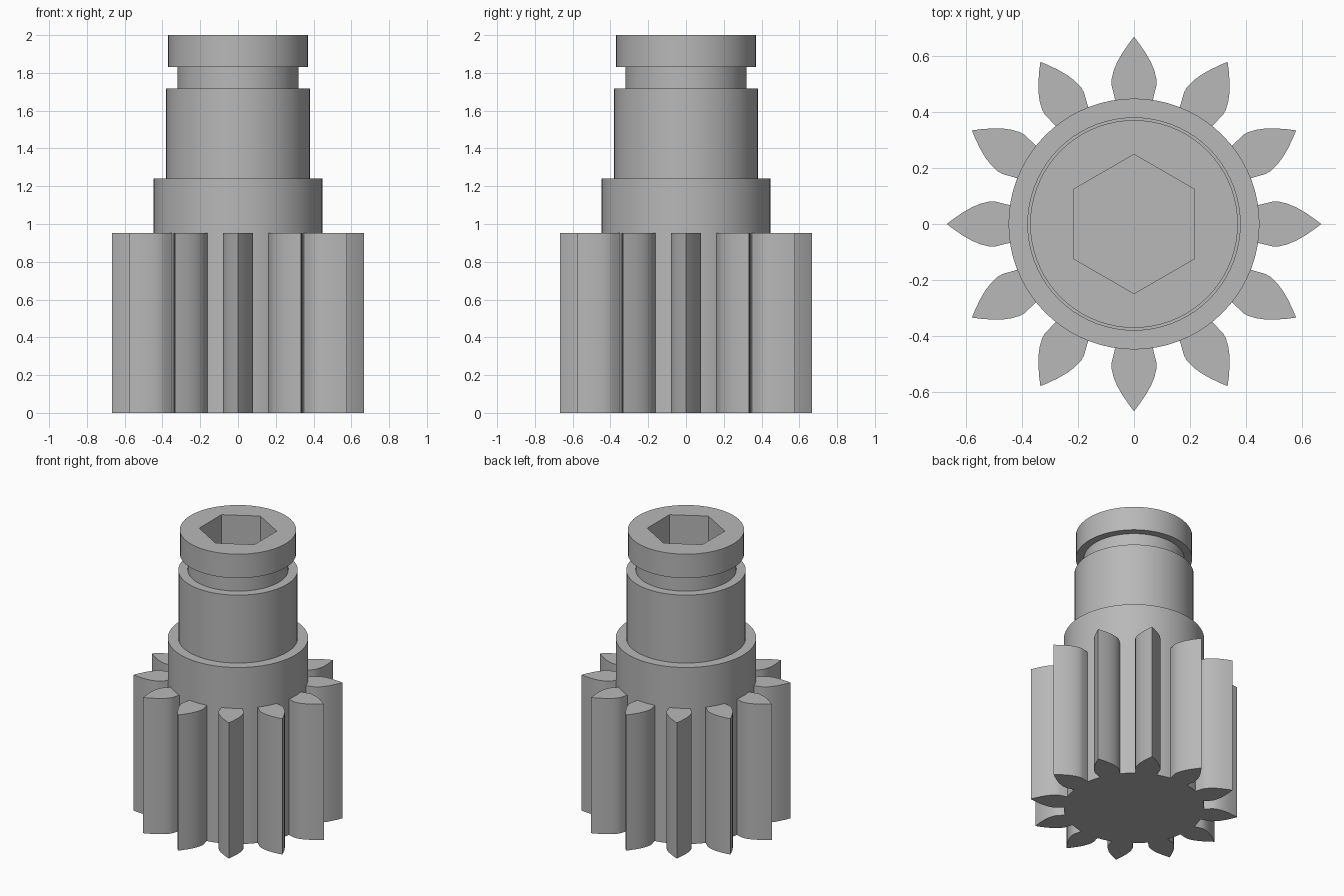
import bpy, bmesh, math

cube = bpy.data.objects.get("Cube")
if cube:
    bpy.data.objects.remove(cube, do_unlink=True)

STEEL = bpy.data.materials.new("grey steel")
COLOUR = (0.48, 0.48, 0.48, 1)
STEEL.diffuse_color = COLOUR
STEEL.use_nodes = True
STEEL.node_tree.nodes["Principled BSDF"].inputs["Base Color"].default_value = COLOUR


def add_object(name, bm):
    bmesh.ops.recalc_face_normals(bm, faces=bm.faces)
    mesh = bpy.data.meshes.new(name)
    bm.to_mesh(mesh)
    bm.free()
    mesh.materials.append(STEEL)
    obj = bpy.data.objects.new(name, mesh)
    bpy.context.collection.objects.link(obj)
    return obj


def prism(name, outline, bottom, top):
    bm = bmesh.new()
    face = bm.faces.new([bm.verts.new((x, y, bottom)) for x, y in outline])
    result = bmesh.ops.extrude_face_region(bm, geom=[face])
    verts = [g for g in result["geom"] if isinstance(g, bmesh.types.BMVert)]
    bmesh.ops.translate(bm, verts=verts, vec=(0, 0, top - bottom))
    # The starting face stays in place as the bottom cap
    if not face.is_valid or face not in bm.faces:
        bmesh.ops.holes_fill(bm, edges=[e for e in bm.edges if e.is_boundary])
    elif any(e.is_boundary for e in bm.edges):
        bmesh.ops.holes_fill(bm, edges=[e for e in bm.edges if e.is_boundary])
    return add_object(name, bm)


def circle(radius, count, start=0.0):
    angles = [start + math.tau * i / count for i in range(count)]
    return [(radius * math.cos(a), radius * math.sin(a)) for a in angles]


def lathe(name, profile, segments=72):
    bm = bmesh.new()
    rings = [[bm.verts.new((x, y, z)) for x, y in circle(r, segments)]
             for r, z in profile]
    for low, high in zip(rings, rings[1:]):
        for i in range(segments):
            j = (i + 1) % segments
            bm.faces.new((low[i], low[j], high[j], high[i]))
    bm.faces.new(rings[0])
    bm.faces.new(rings[-1])
    return add_object(name, bm)


def smooth(obj):
    bpy.ops.object.select_all(action="DESELECT")
    obj.select_set(True)
    bpy.context.view_layer.objects.active = obj
    bpy.ops.object.shade_smooth_by_angle(angle=math.radians(30))


# Stepped shaft: gear root and collar, bearing seat, clip groove, end ring
shaft = lathe("stepped_shaft", [
    (0.447, 0), (0.447, 1.24), (0.38, 1.24), (0.38, 1.717),
    (0.32, 1.717), (0.32, 1.832), (0.37, 1.832), (0.37, 2)])

# Hexagonal drive socket in the top end
cutter = prism("socket_cutter", circle(0.248, 6, math.pi / 2), 1.55, 2.1)
cutter.hide_render = True
cut = shaft.modifiers.new("hex_socket", "BOOLEAN")
cut.operation = "DIFFERENCE"
cut.solver = "EXACT"
cut.object = cutter
bpy.context.view_layer.objects.active = shaft
bpy.ops.object.modifier_apply(modifier=cut.name)
bpy.data.objects.remove(cutter, do_unlink=True)
smooth(shaft)

# Pointed gear teeth with curved flanks, sharing one mesh
flank = [(0.066, 0.435), (0.07, 0.455), (0.08, 0.495), (0.08, 0.515),
         (0.073, 0.545), (0.06, 0.577), (0.041, 0.61), (0.02, 0.641)]
outline = flank + [(0, 0.667)] + [(-x, y) for x, y in reversed(flank)]
tooth = prism("gear_tooth", outline, 0, 0.953)
smooth(tooth)
for i in range(1, 12):
    copy = tooth.copy()
    copy.name = f"gear_tooth_{i + 1}"
    copy.rotation_euler.z = math.tau * i / 12
    bpy.context.collection.objects.link(copy)
